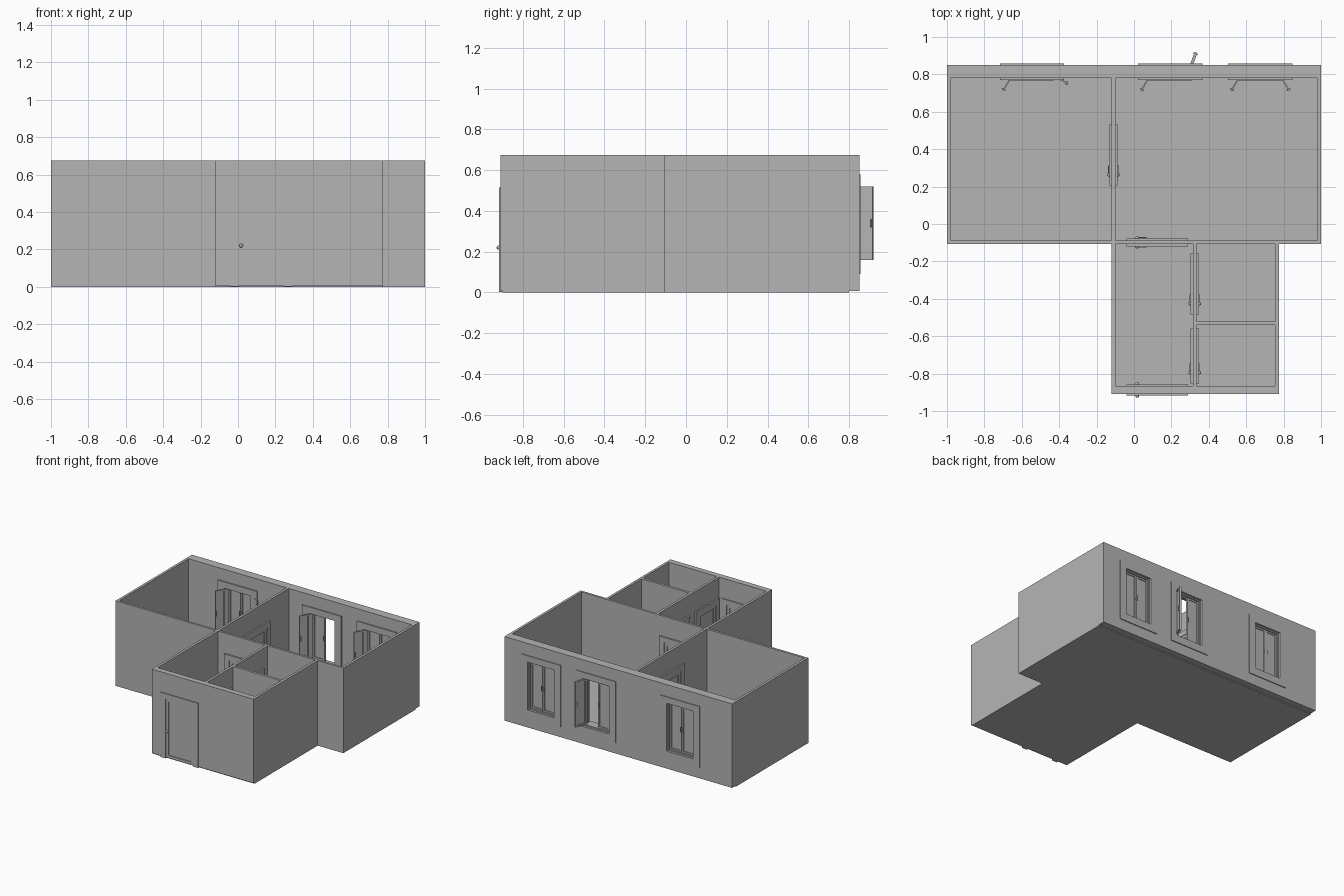
import bpy, bmesh
from math import radians, cos, sin
from mathutils import Matrix, Vector

cube = bpy.data.objects.get("Cube")
if cube:
    bpy.data.objects.remove(cube, do_unlink=True)

grey = bpy.data.materials.new("plain grey")
grey.use_nodes = True
COLOUR = (0.46, 0.46, 0.46, 1)
grey.diffuse_color = COLOUR
grey.node_tree.nodes["Principled BSDF"].inputs["Base Color"].default_value = COLOUR

HEIGHT, BASE = 0.675, 0.008


def finish(name, bm, place=None):
    mesh = bpy.data.meshes.new(name)
    bm.to_mesh(mesh)
    bm.free()
    mesh.materials.append(grey)
    obj = bpy.data.objects.new(name, mesh)
    bpy.context.collection.objects.link(obj)
    if place:
        obj.matrix_world = place
    return obj


def box_mesh(lo, hi):
    bm = bmesh.new()
    lo, hi = Vector(lo), Vector(hi)
    bmesh.ops.create_cube(bm, size=1)
    for v in bm.verts:
        v.co = (lo + hi) / 2 + v.co * (hi - lo)
    return bm


def box(name, lo, hi, cuts=(), place=None):
    """Box between two corners, with box-shaped openings cut out."""
    obj = finish(name, box_mesh(lo, hi))
    for c_lo, c_hi in cuts:
        cutter = finish("cutter", box_mesh(c_lo, c_hi))
        cutter.hide_render = True
        mod = obj.modifiers.new("opening", "BOOLEAN")
        mod.operation, mod.solver, mod.object = "DIFFERENCE", "EXACT", cutter
        bpy.context.view_layer.objects.active = obj
        bpy.ops.object.modifier_apply(modifier=mod.name)
        bpy.data.objects.remove(cutter, do_unlink=True)
    if place:
        obj.matrix_world = place
    return obj


def panel(name, width, height, thick, margin, depth, place):
    """Leaf hinged on its local origin with a recessed field on both sides."""
    bm = box_mesh((0, -thick / 2, 0), (width, thick / 2, height))
    bm.normal_update()
    sides = [f for f in bm.faces if abs(f.normal.y) > 0.9]
    bmesh.ops.inset_individual(bm, faces=sides, thickness=margin)
    bmesh.ops.translate(bm, vec=(0, 0, 0), verts=bm.verts)
    for f in sides:
        step = Vector((0, depth if f.normal.y < 0 else -depth, 0))
        field = bmesh.ops.extrude_discrete_faces(bm, faces=[f])["faces"][0]
        bmesh.ops.translate(bm, vec=step, verts=field.verts)
    return finish(name, bm, place)


def at(x, y, z=0.0, turn=0):
    return Matrix.Translation((x, y, z)) @ Matrix.Rotation(radians(turn), 4, "Z")


# Doors: casing, recessed leaf and handles; the wall runs along local x
DOOR_TOP, TRIM = 0.475, 0.045


def door(name, x, y, turn, half, reach, lever=True):
    place = at(x, y, 0, turn)
    leaf = half - TRIM
    box(name + "_casing", (-half, -reach, 0.002), (half, reach, 0.515),
        [((-leaf, -1, -1), (leaf, 1, DOOR_TOP))], place)
    panel(name + "_leaf", 2 * leaf, DOOR_TOP - BASE, 1.6 * reach, 0.03, 0.006,
          place @ at(-leaf, 0, BASE))
    for side in (-1, 1):
        bm = bmesh.new()
        bmesh.ops.create_uvsphere(bm, u_segments=16, v_segments=8, radius=0.01)
        knob = finish(name + "_knob", bm,
                      place @ at(0.012 - leaf, side * (reach + 0.002), 0.22))
        for p in knob.data.polygons:
            p.use_smooth = True
        if lever:
            y0, y1 = sorted((side * (reach + 0.001), side * (reach + 0.007)))
            box(name + "_lever", (0.012 - leaf, y0, 0.216),
                (0.062 - leaf, y1, 0.226), place=place)


def door_cut(x, y, half, along_y=False):
    w = half - 0.02
    dx, dy = (0.1, w) if along_y else (w, 0.1)
    return (x - dx, y - dy, -1), (x + dx, y + dy, 0.495)


HALL_X, HALL_Y, ROOM_X = 0.125, -0.098, -0.11
STORE_X = 0.325
store_doors = [(-0.32, 0.163), (-0.705, 0.147)]

door("front_door", HALL_X, -0.887, 0, 0.165, 0.03, lever=False)
door("hall_door", HALL_X, HALL_Y, 0, 0.165, 0.021)
door("room_door", ROOM_X, 0.37, 90, 0.163, 0.022)
for i, (y, half) in enumerate(store_doors):
    door("small_room_door_%d" % (i + 1), STORE_X, y, 90, half, 0.022)

# Windows: cut openings in both layers of the back wall
windows = [-0.545, 0.193, 0.675]
OPEN, SILL, HEAD = 0.115, 0.15, 0.53
window_cuts = [((x - OPEN, 0.6, SILL), (x + OPEN, 1, HEAD)) for x in windows]


# Walls and floor
def wall(name, x0, x1, y0, y1, cuts=()):
    box(name, (x0, y0, BASE), (x1, y1, HEIGHT), cuts)


wall("back_wall_inner", -1, 1, 0.78, 0.828, window_cuts)
wall("back_wall_outer", -1, 1, 0.828, 0.85, window_cuts)
wall("main_right_wall", -1, -0.98, -0.107, 0.78)
wall("main_left_wall", 0.98, 1, -0.107, 0.78)
wall("main_front_wall", -0.98, 0.98, -0.107, -0.089, [door_cut(HALL_X, HALL_Y, 0.165)])
wall("room_partition", -0.12, -0.10, -0.089, 0.78, [door_cut(ROOM_X, 0.37, 0.163, True)])
wall("hall_right_wall", -0.12, -0.10, -0.865, -0.107)
wall("hall_left_wall", 0.755, 0.775, -0.865, -0.107)
wall("front_wall", -0.12, 0.775, -0.91, -0.865, [door_cut(HALL_X, -0.887, 0.165)])
wall("hall_partition", 0.315, 0.335, -0.865, -0.107,
     [door_cut(STORE_X, y, half, True) for y, half in store_doors])
wall("small_room_divider", 0.335, 0.755, -0.54, -0.52)
box("main_floor", (-1, -0.107, 0), (1, 0.80, BASE))
box("hall_floor", (-0.12, -0.90, 0), (0.775, -0.107, BASE))

# Window trim, fixed frame, outer sashes and open inner sashes
# Each row: outer left/right sash angle, inner left/right sash angle
swings = [(0, 0, 120, 150), (0, 110, 120, None), (0, 0, 120, 120)]
SASH_W, SASH_H = 0.102, HEAD - SILL - 0.02
for x, (out_l, out_r, in_l, in_r) in zip(windows, swings):
    hole = [((x - OPEN, 0, SILL), (x + OPEN, 2, HEAD))]
    for part, y0, y1 in (("outer", 0.845, 0.857), ("inner", 0.77, 0.785)):
        box("window_casing_" + part, (x - 0.172, y0, 0.09), (x + 0.172, y1, 0.58), hole)
    box("window_frame", (x - OPEN, 0.795, SILL), (x + OPEN, 0.84, HEAD),
        [((x - OPEN + 0.01, 0, SILL + 0.01), (x + OPEN - 0.01, 2, HEAD - 0.01))])
    box("window_sill", (x - OPEN, 0.765, SILL - 0.004), (x + OPEN, 0.795, SILL + 0.008))
    hinge = OPEN - 0.011
    z = SILL + 0.01
    for angles, y, out, thick in (((out_l, out_r), 0.822, 1, 0.016),
                                  ((in_l, in_r), 0.80, -1, 0.008)):
        for side, angle in zip((-1, 1), angles):
            if angle is None:
                continue
            turn = out * angle if side < 0 else 180 - out * angle
            panel("window_sash", SASH_W, SASH_H, thick, 0.018, thick * 0.35,
                  at(x + side * hinge, y, z, turn))
            # Small pull near the free edge of the leaf
            box("sash_pull", (SASH_W - 0.012, -0.012, 0.16), (SASH_W - 0.006, 0.012, 0.20),
                place=at(x + side * hinge, y, z, turn))
